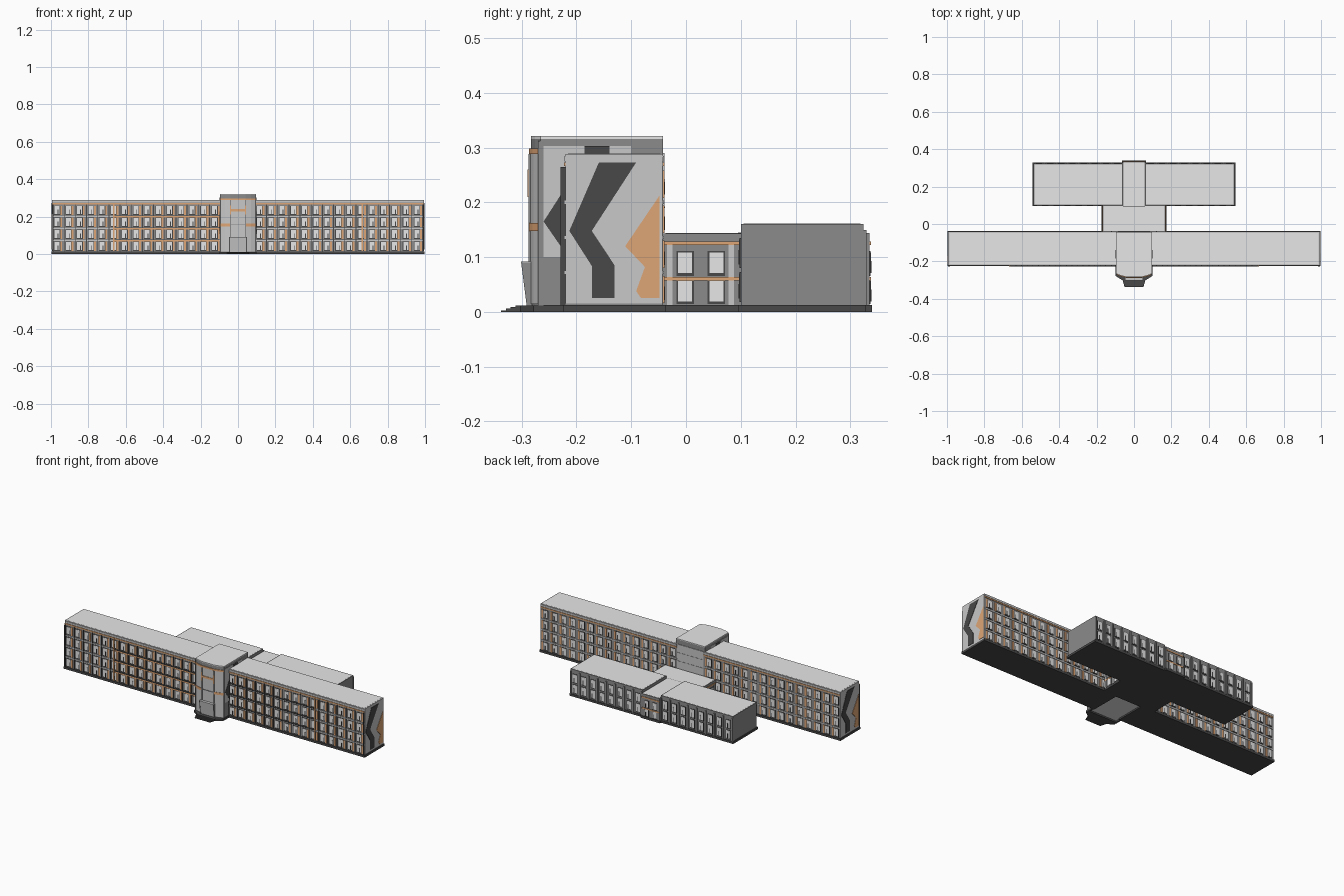
import bpy
import bmesh

cube = bpy.data.objects.get("Cube")
if cube:
    bpy.data.objects.remove(cube, do_unlink=True)


def material(name, r, g, b):
    m = bpy.data.materials.new(name)
    m.use_nodes = True
    m.diffuse_color = (r, g, b, 1)
    m.node_tree.nodes["Principled BSDF"].inputs["Base Color"].default_value = (r, g, b, 1)
    return m


LIGHT = material("light grey", 0.58, 0.58, 0.58)
PALE = material("pale grey", 0.83, 0.83, 0.83)
MID = material("mid grey", 0.26, 0.26, 0.26)
DARK = material("dark grey", 0.065, 0.065, 0.065)
ORANGE = material("orange", 0.74, 0.38, 0.18)

parts = {}


def part(name, mat):
    """Mesh under construction for a named part."""
    if name not in parts:
        parts[name] = (bmesh.new(), mat)
    return parts[name][0]


def prism(name, mat, outline, lo, hi, axis="z"):
    """Extrude an outline along z (points are x, y) or along x (points are y, z)."""
    bm = part(name, mat)

    def place(p, h):
        return (p[0], p[1], h) if axis == "z" else (h, p[0], p[1])

    bottom = [bm.verts.new(place(p, lo)) for p in outline]
    top = [bm.verts.new(place(p, hi)) for p in outline]
    faces = [bm.faces.new(bottom), bm.faces.new(top)]
    n = len(outline)
    for i in range(n):
        j = (i + 1) % n
        faces.append(bm.faces.new((bottom[i], bottom[j], top[j], top[i])))
    bmesh.ops.recalc_face_normals(bm, faces=faces)


def box(name, mat, x0, x1, y0, y1, z0, z1):
    prism(name, mat, [(x0, y0), (x1, y0), (x1, y1), (x0, y1)], z0, z1)


def plate(name, mat, wall, u0, u1, z0, z1, depth):
    """Box standing out from a wall = (axis along the wall, position, outward sign)."""
    axis, pos, sign = wall
    d0, d1 = sorted((pos - sign * 0.002, pos + sign * depth))
    if axis == "x":
        box(name, mat, u0, u1, d0, d1, z0, z1)
    else:
        box(name, mat, d0, d1, u0, u1, z0, z1)


def windows(prefix, wall, u0, u1, floors, count, height, strips=False, mullions=True):
    """Grid of framed windows, with optional orange strips beside them."""
    pitch = (u1 - u0) / count
    for z in floors:
        for i in range(count):
            c = u0 + (i + (0.42 if strips else 0.5)) * pitch
            w = pitch * 0.28
            plate(prefix + "_window_frames", DARK, wall, c - w, c + w, z, z + height, 0.002)
            plate(prefix + "_window_panes", PALE, wall, c - w * 0.8, c + w * 0.8,
                  z + height * 0.12, z + height * 0.95, 0.003)
            if mullions:
                plate(prefix + "_window_mullions", DARK, wall, c + w * 0.15, c + w * 0.4,
                      z + height * 0.12, z + height * 0.6, 0.004)
            if strips:
                plate(prefix + "_orange_strips", ORANGE, wall, c + w, c + w * 1.6,
                      z, z + height, 0.003)


def block(name, mat, rim, x0, x1, y0, y1, top):
    """Building volume with a plinth, a flush rim and a pale roof inside it."""
    box(name + "_walls", mat, x0, x1, y0, y1, 0.012, top - 0.006)
    box(name + "_plinth", DARK, x0 - 0.005, x1 + 0.005, y0 - 0.005, y1 + 0.005, 0, 0.013)
    box(name + "_rim", rim, x0, x1, y0, y1, top - 0.006, top - 0.0005)
    box(name + "_roof", PALE, x0 + 0.005, x1 - 0.005, y0 + 0.005, y1 - 0.005, top - 0.005, top)


# Long main wing in two halves beside the tower
FLOORS = [0.016 + 0.064 * i for i in range(4)]
for s in (-1, 1):
    a, b = sorted((s * 0.09, s * 0.992))
    block("main_wing", MID, LIGHT, a, b, -0.22, -0.042, 0.289)
    front, back = ("x", -0.22, -1), ("x", -0.042, 1)
    windows("front", front, a, b, FLOORS, 15, 0.05, True)
    windows("back", back, a, b, FLOORS, 15, 0.05, True)
    for wall, side in ((front, "front"), (back, "back")):
        plate(side + "_cornice", LIGHT, wall, a, b, 0.275, 0.285, 0.002)
        plate(side + "_cornice_line", ORANGE, wall, a, b, 0.266, 0.273, 0.003)
        for z in FLOORS[1:]:
            plate(side + "_floor_bands", LIGHT, wall, a, b, z - 0.011, z - 0.005, 0.002)
    # Vertical piers on the front, deepest at the ends
    for i in range(16):
        c = a + 0.003 + i * (b - a - 0.006) / 15
        plate("front_piers", DARK, front, c - 0.002, c + 0.002, 0.012, 0.265,
              0.009 if i in (0, 15) else 0.004)
    # Long ledges with orange faces and their end strips
    u0, u1 = sorted((s * 0.1, s * 0.66))
    for z in FLOORS[1:]:
        plate("front_ledges", DARK, front, u0, u1, z - 0.005, z - 0.002, 0.008)
        if s < 0:
            plate("ledge_faces", ORANGE, front, u0, u1, z - 0.012, z - 0.005, 0.0075)
    plate("ledge_end_strips", ORANGE, front, s * 0.665 - 0.004, s * 0.665 + 0.004, 0.015, 0.265, 0.007)

# Gable murals: a dark zigzag and an orange zigzag on a light panel
ZIGZAG = [(-0.159, 0.273), (-0.091, 0.273), (-0.172, 0.148), (-0.131, 0.086),
          (-0.131, 0.025), (-0.172, 0.025), (-0.172, 0.084), (-0.213, 0.148)]
FLAME = [(-0.048, 0.213), (-0.111, 0.12), (-0.075, 0.082), (-0.091, 0.038),
         (-0.082, 0.025), (-0.048, 0.025)]
PANEL = [(-0.22, 0.015), (-0.044, 0.015), (-0.044, 0.288), (-0.22, 0.288)]
for name, s in (("right_gable", 1), ("left_gable", -1)):
    for label, mat, outline, d in (("panel", LIGHT, PANEL, 0.002), ("zigzag", DARK, ZIGZAG, 0.004),
                                   ("flame", ORANGE, FLAME, 0.004)):
        turned = [(y if s > 0 else -0.262 - y, z) for y, z in outline]
        prism(name + "_" + label, mat, turned, s * 0.99, s * (0.992 + d), "x")

# Tower with a gently bowed front
BOW = [(-0.095, -0.042), (-0.095, -0.266), (-0.07, -0.276), (-0.04, -0.283),
       (0.04, -0.283), (0.07, -0.276), (0.095, -0.266), (0.095, -0.042)]
prism("tower_walls", MID, BOW, 0.012, 0.316)
prism("tower_floor", PALE, BOW, 0.009, 0.0125)
prism("tower_roof", PALE, BOW, 0.316, 0.321)

# Tower side panels, with the tops and bends of a larger zigzag showing past the wing
for s in (-1, 1):
    wall = ("y", s * 0.095, s)
    plate("tower_side_panels", LIGHT, wall, -0.26, -0.1, 0.285, 0.303, 0.002)
    plate("tower_side_panels", LIGHT, wall, -0.26, -0.215, 0.1, 0.303, 0.002)
    plate("tower_side_zigzag_tops", DARK, wall, -0.185, -0.14, 0.285, 0.303, 0.003)
    lo, hi = sorted((s * 0.094, s * 0.098))
    bend = [(-0.26, 0.165), (-0.215, 0.235), (-0.215, 0.1)]
    prism("tower_side_zigzag_bends", DARK, bend, lo, hi, "x")
    lo, hi = sorted((s * 0.09, s * 0.099))
    box("tower_side_plinth", DARK, lo, hi, -0.26, -0.222, 0, 0.013)

# Tower front: light cladding, orange frame lines
FACE = [(x * 1.005, y - 0.002) for x, y in BOW[1:-1]] + [(0.09, -0.26), (-0.09, -0.26)]
prism("tower_cladding", LIGHT, FACE, 0.014, 0.288)
prism("tower_crown_line", ORANGE, [(x, y - 0.002) for x, y in FACE], 0.288, 0.298)
flat = ("x", -0.285, -1)
plate("tower_front_bar", ORANGE, flat, -0.04, 0.04, 0.228, 0.24, 0.003)
plate("tower_front_seam", MID, flat, -0.04, 0.04, 0.156, 0.159, 0.003)
for s in (-1, 1):
    a, b = sorted((s * 0.037, s * 0.043))
    plate("tower_front_lines", MID, flat, a, b, 0.09, 0.288, 0.003)
    plate("tower_front_ticks", ORANGE, flat, a, b, 0.21, 0.26, 0.004)
    side = [(s * 0.042, -0.287), (s * 0.07, -0.28), (s * 0.094, -0.27), (s * 0.094, -0.26), (s * 0.042, -0.26)]
    prism("tower_side_bars", ORANGE, side, 0.148, 0.162)
    a, b = sorted((s * 0.091, s * 0.096))
    box("tower_corner_posts", MID, a, b, -0.27, -0.26, 0.012, 0.312)

# Tower back: light panel with seams
rear = ("x", -0.042, 1)
plate("tower_back_panel", LIGHT, rear, -0.088, 0.088, 0.145, 0.29, 0.003)
for z in (0.19, 0.24):
    plate("tower_back_seams", MID, rear, -0.088, 0.088, z, z + 0.002, 0.004)

# Entrance porch leaning outward
prism("porch", LIGHT, [(-0.27, 0.012), (-0.29, 0.012), (-0.3, 0.09), (-0.27, 0.09)], -0.045, 0.045, "x")
for s in (-1, 1):
    lo, hi = sorted((s * 0.043, s * 0.047))
    prism("porch_edges", MID, [(-0.28, 0.012), (-0.291, 0.012), (-0.301, 0.09), (-0.28, 0.09)], lo, hi, "x")
box("porch_top", LIGHT, -0.047, 0.047, -0.301, -0.28, 0.089, 0.092)

# Entrance steps, widening toward the tower
for i in range(4):
    y = -0.338 + i * 0.009
    w = 0.05 + i * 0.003
    prism("entrance_steps", DARK, [(-w, y), (w, y), (0.06, -0.302), (0.098, -0.278), (0.098, -0.255),
                                   (-0.098, -0.255), (-0.098, -0.278), (-0.06, -0.302)],
          0, 0.003 * (i + 1))

# Low link and rear wing
block("link", MID, MID, -0.168, 0.168, -0.042, 0.1, 0.144)
block("rear_bay", MID, MID, -0.06, 0.06, 0.09, 0.335, 0.145)
LOW = [0.014, 0.066]
for s in (-1, 1):
    wall = ("y", s * 0.168, s)
    windows("link", wall, -0.03, 0.084, LOW, 2, 0.045, mullions=False)
    for z in (0.057, 0.122):
        plate("link_bands", ORANGE, wall, -0.041, 0.098, z, z + 0.007, 0.003)
    for y in (-0.03, 0.083):
        plate("link_pilasters", LIGHT, wall, y - 0.005, y + 0.005, 0.013, 0.122, 0.002)

    a, b = sorted((s * 0.06, s * 0.538))
    block("rear_wing", MID, MID, a, b, 0.1, 0.324, 0.161)
    back = ("x", 0.324, 1)
    windows("rear_wing_back", back, a, b, [0.018, 0.08], 8, 0.055)
    for i in range(9):
        c = a + 0.003 + i * (b - a - 0.006) / 8
        plate("rear_wing_piers", MID, back, c - 0.004, c + 0.004, 0.012, 0.15, 0.006)
    a, b = sorted((s * 0.175, s * 0.535))
    windows("rear_wing_front", ("x", 0.1, -1), a, b, [0.018, 0.08], 6, 0.055)

# Rear bay windows and orange bands
bay = ("x", 0.335, 1)
windows("rear_bay", bay, -0.055, 0.055, LOW, 2, 0.045)
for z in (0.057, 0.122):
    plate("rear_bay_bands", ORANGE, bay, -0.058, 0.058, z, z + 0.007, 0.003)

# Turn every part into an object
for name, (bm, mat) in parts.items():
    mesh = bpy.data.meshes.new(name)
    bm.to_mesh(mesh)
    bm.free()
    mesh.materials.append(mat)
    bpy.context.collection.objects.link(bpy.data.objects.new(name, mesh))
